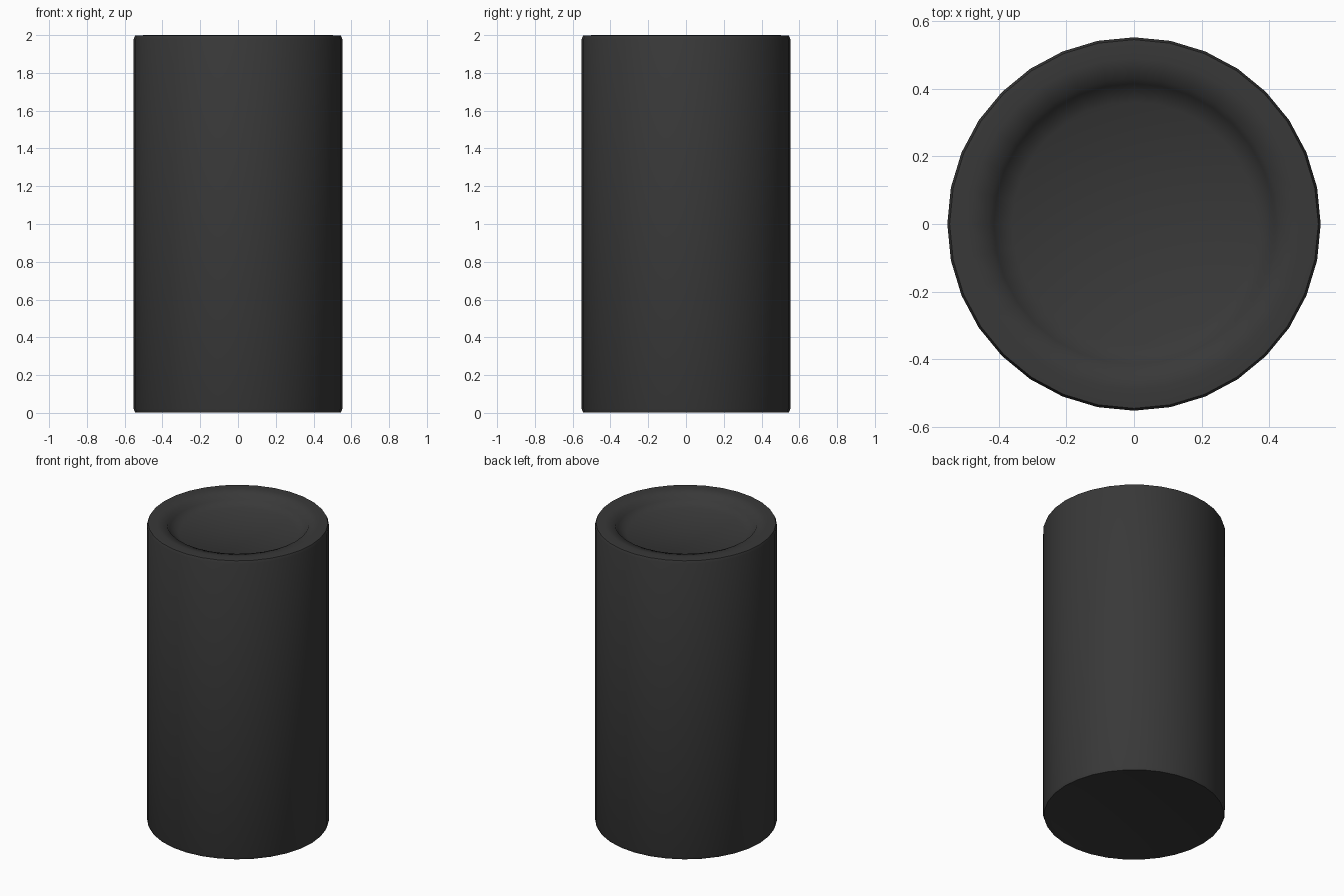
import bpy, bmesh, math

if "Cube" in bpy.data.objects:
    bpy.data.objects.remove(bpy.data.objects["Cube"])

SIDES = 32

# Dark grey finish
dark = bpy.data.materials.new("dark_grey")
dark.diffuse_color = (0.04, 0.04, 0.04, 1)
dark.use_nodes = True
dark.node_tree.nodes["Principled BSDF"].inputs["Base Color"].default_value = dark.diffuse_color


def lathe(name, profile):
    """Spin a radius/height profile round z; the ends close on the axis."""
    bm = bmesh.new()
    verts = [bm.verts.new((r, 0, z)) for r, z in profile]
    edges = [bm.edges.new(pair) for pair in zip(verts, verts[1:])]
    bmesh.ops.spin(bm, geom=verts + edges, cent=(0, 0, 0), axis=(0, 0, 1),
                   angle=math.tau, steps=SIDES)
    bmesh.ops.remove_doubles(bm, verts=bm.verts, dist=0.0005)
    bmesh.ops.recalc_face_normals(bm, faces=bm.faces)
    mesh = bpy.data.meshes.new(name)
    bm.to_mesh(mesh)
    bm.free()
    obj = bpy.data.objects.new(name, mesh)
    bpy.context.collection.objects.link(obj)
    mesh.materials.append(dark)
    bpy.context.view_layer.objects.active = obj
    obj.select_set(True)
    bpy.ops.object.shade_smooth_by_angle(angle=math.radians(60))
    obj.select_set(False)
    return obj


# Canister: slightly hollow base, straight wall, soft rim and dished lid
lathe("canister", [
    (0, 0.03), (0.40, 0.025), (0.51, 0.005), (0.545, 0.002),
    (0.552, 0.02), (0.552, 1.98), (0.545, 1.997),
    (0.49, 2.0), (0.43, 1.99), (0.415, 1.96), (0.36, 1.93), (0, 1.92),
])
